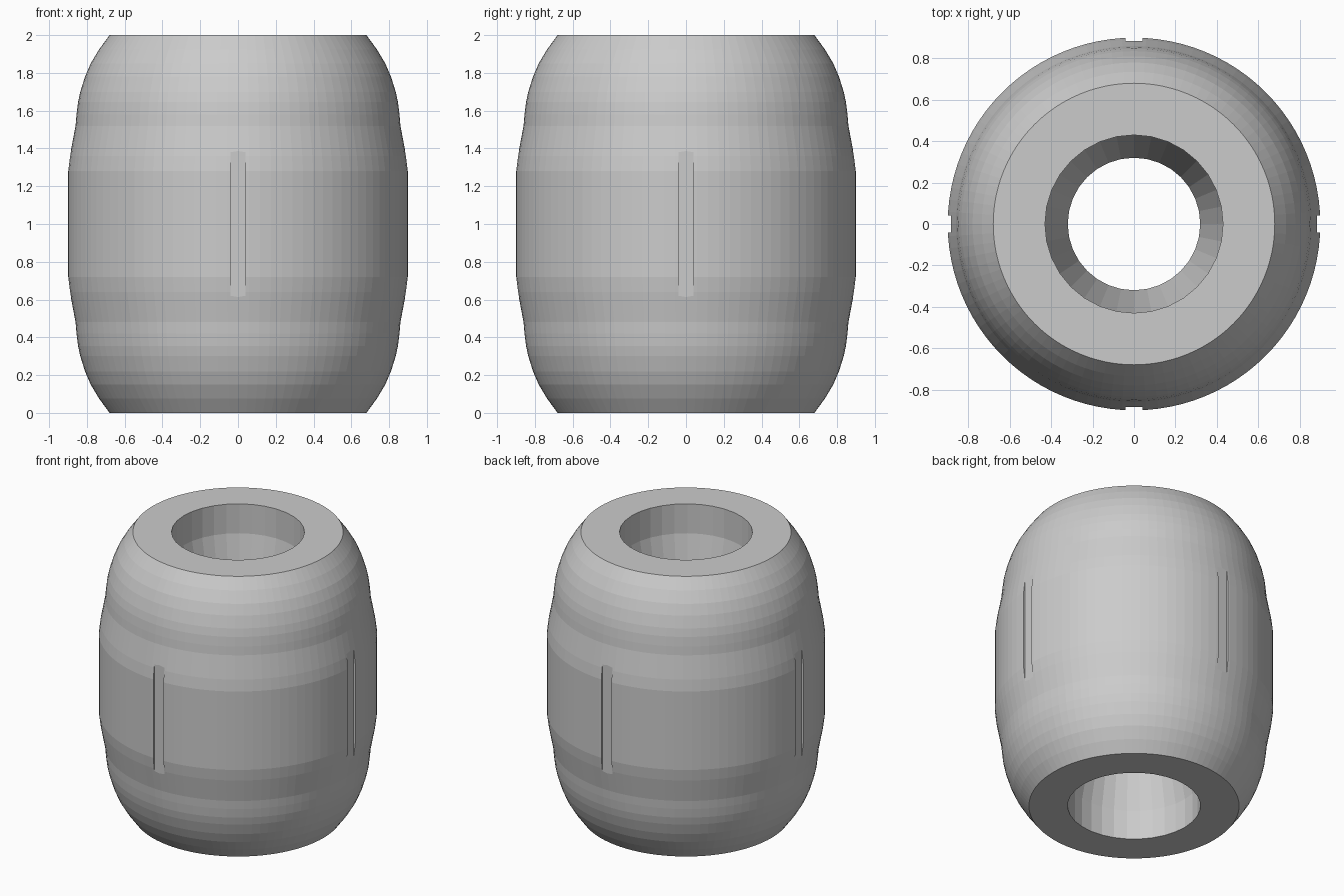
import bpy, bmesh, math

if "Cube" in bpy.data.objects:
    bpy.data.objects.remove(bpy.data.objects["Cube"])

grey = bpy.data.materials.new("plain_grey")
grey.diffuse_color = (0.6, 0.6, 0.6, 1)
grey.use_nodes = True
grey.node_tree.nodes["Principled BSDF"].inputs["Base Color"].default_value = grey.diffuse_color


def new_object(name, bm):
    bmesh.ops.recalc_face_normals(bm, faces=bm.faces[:])
    mesh = bpy.data.meshes.new(name)
    bm.to_mesh(mesh)
    bm.free()
    obj = bpy.data.objects.new(name, mesh)
    bpy.context.collection.objects.link(obj)
    mesh.materials.append(grey)
    return obj


def lathe(name, profile, sides):
    """Solid of revolution with flat caps from (radius, height) points."""
    bm = bmesh.new()
    rings = [[bm.verts.new((r * math.cos(2 * math.pi * i / sides),
                            r * math.sin(2 * math.pi * i / sides), z))
              for i in range(sides)] for r, z in profile]
    for a, b in zip(rings, rings[1:]):
        for i in range(sides):
            j = (i + 1) % sides
            bm.faces.new((a[i], a[j], b[j], b[i]))
    bm.faces.new(rings[0])
    bm.faces.new(rings[-1])
    return new_object(name, bm)


def mirrored(upper):
    """Mirror the upper half profile about the mid height z = 1."""
    return [(r, 2 - z) for r, z in upper] + upper[::-1]


# barrel body with a raised middle band
body = lathe("barrel_bead", mirrored([
    (0.68, 2.0), (0.735, 1.925), (0.78, 1.85), (0.81, 1.78), (0.835, 1.7),
    (0.847, 1.645), (0.855, 1.58), (0.86, 1.52), (0.89, 1.36), (0.90, 1.28)]), 96)

# bore: straight mouths narrowing to a waist
cutters = [lathe("bore_cutter", mirrored([
    (0.43, 2.1), (0.43, 1.79), (0.32, 1.25)]), 32)]

# four shallow vertical slots in the band
for k in range(4):
    bm = bmesh.new()
    bmesh.ops.create_cube(bm, size=1)
    for v in bm.verts:
        x, y, z = v.co
        v.co = (0.985 + x * 0.2, y * 0.08, 1 + z * 0.9)
    slot = new_object("slot_cutter", bm)
    slot.rotation_euler.z = k * math.pi / 2
    cutters.append(slot)

bpy.context.view_layer.update()
bpy.context.view_layer.objects.active = body
for c in cutters:
    c.hide_render = True
    mod = body.modifiers.new("cut", 'BOOLEAN')
    mod.operation = 'DIFFERENCE'
    mod.solver = 'EXACT'
    mod.object = c
    bpy.ops.object.modifier_apply(modifier=mod.name)
for c in cutters:
    bpy.data.objects.remove(c)
